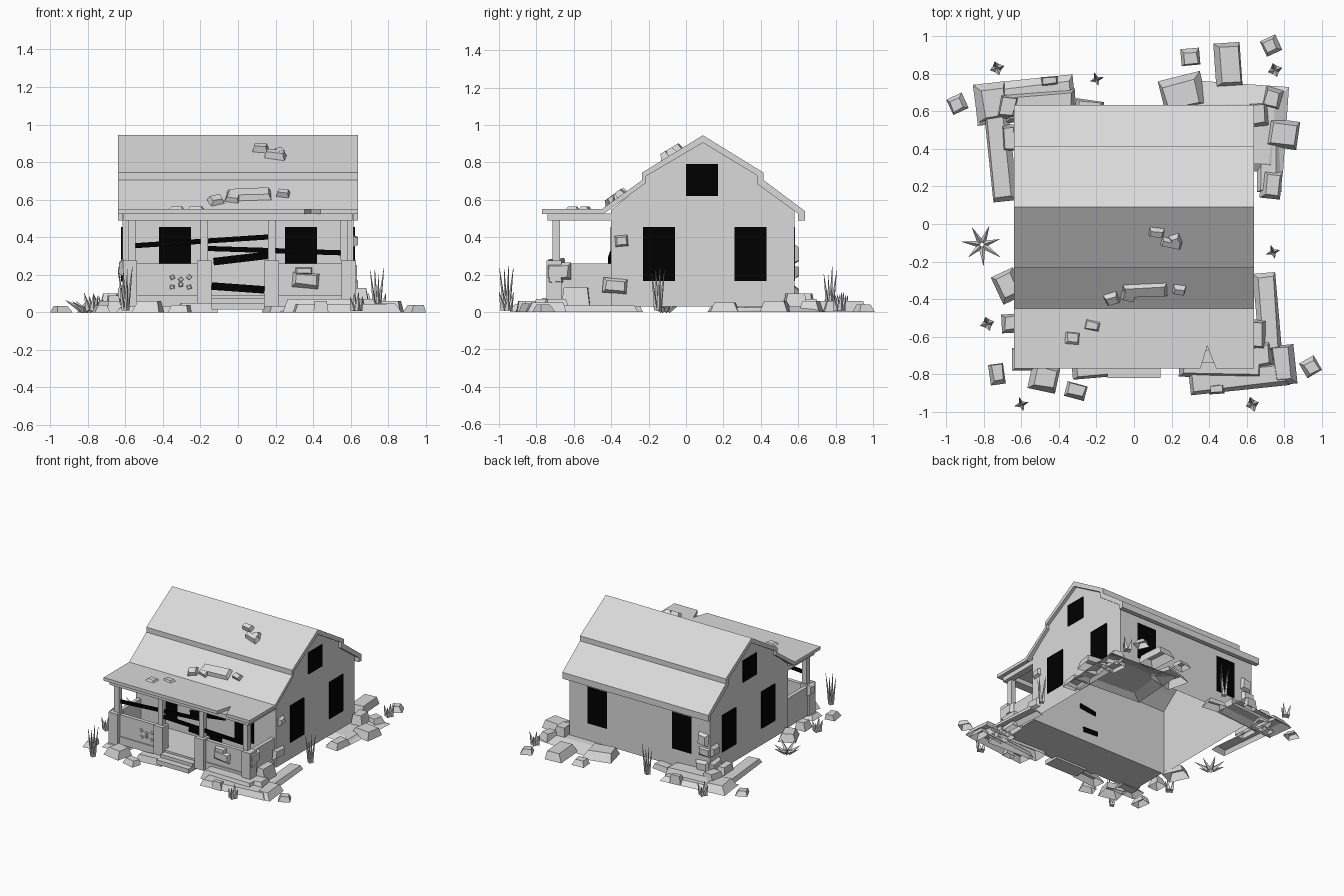
import bpy, bmesh, math, random
from math import radians
from mathutils import Matrix, Euler, Vector

cube = bpy.data.objects.get("Cube")
if cube:
    bpy.data.objects.remove(cube, do_unlink=True)
random.seed(4)


def material(name, value):
    m = bpy.data.materials.new(name)
    m.use_nodes = True
    m.diffuse_color = (value, value, value, 1)
    m.node_tree.nodes["Principled BSDF"].inputs["Base Color"].default_value = m.diffuse_color
    return m


GREY = material("weathered grey", 0.7)
BLACK = material("black", 0.0)


def finish(name, bm, mat=GREY):
    mesh = bpy.data.meshes.new(name)
    bm.to_mesh(mesh)
    bm.free()
    mesh.materials.append(mat)
    obj = bpy.data.objects.new(name, mesh)
    bpy.context.collection.objects.link(obj)
    return obj


def box(name, x, y, z, mat=GREY, matrix=Matrix()):
    """Box from (low, high) ranges on each axis."""
    bm = bmesh.new()
    low, high = Vector((x[0], y[0], z[0])), Vector((x[1], y[1], z[1]))
    place = Matrix.Translation((low + high) / 2) @ Matrix.Diagonal((*(high - low), 1))
    bmesh.ops.create_cube(bm, size=1, matrix=matrix @ place)
    return finish(name, bm, mat)


def extrude_profile(name, profile, half, open_last=False):
    """Extrude a (y, z) outline along x; optionally leave the closing side open."""
    bm = bmesh.new()
    left = [bm.verts.new((-half, *p)) for p in profile]
    right = [bm.verts.new((half, *p)) for p in profile]
    bm.faces.new(left)
    bm.faces.new(right[::-1])
    n = len(profile)
    for i in range(n - 1 if open_last else n):
        j = (i + 1) % n
        bm.faces.new((left[j], left[i], right[i], right[j]))
    bmesh.ops.recalc_face_normals(bm, faces=bm.faces)
    return finish(name, bm)


def stone(name, loc, size, turn=0, tilt=(0, 0, 0)):
    """Chipped block, open below: a box whose top is narrower and slightly shifted."""
    bm = bmesh.new()
    bmesh.ops.create_cube(bm, size=1)
    bm.normal_update()
    bmesh.ops.delete(bm, geom=[f for f in bm.faces if f.normal.z < -.5], context="FACES_ONLY")
    w, d, h = size
    inset = min(w, d) * 0.22
    shift = Vector((random.uniform(-.4, .4), random.uniform(-.4, .4), 0)) * inset
    for v in bm.verts:
        top = v.co.z > 0
        sx, sy = math.copysign(1, v.co.x), math.copysign(1, v.co.y)
        v.co = Vector((v.co.x * w, v.co.y * d, h if top else 0))
        if top:
            v.co += shift - Vector((sx, sy, 0)) * inset * random.uniform(.6, 1)
    rot = Euler([radians(a) for a in tilt]).to_matrix().to_4x4()
    bm.transform(Matrix.Translation(loc) @ rot @ Matrix.Rotation(radians(turn), 4, "Z"))
    return finish(name, bm)


def plant(name, x, y, count, height, lean, radius):
    """Clump of pointed blades fanning out from one root."""
    bm = bmesh.new()
    for i in range(count):
        length = height * random.uniform(.75, 1)
        m = (Matrix.Translation((x, y, 0.01)) @ Matrix.Rotation(math.tau * i / count + .3, 4, "Z")
             @ Matrix.Translation((radius, 0, 0)) @ Matrix.Rotation(radians(lean), 4, "Y")
             @ Matrix.Translation((0, 0, length / 2)))
        bmesh.ops.create_cone(bm, segments=4, radius1=radius, radius2=0.001, depth=length,
                              cap_ends=True, matrix=m)
    return finish(name, bm)


# House shell, open underneath
extrude_profile("house_walls", [
    (-.4, .03), (-.4, .545), (-.225, .69), (-.225, .735), (.09, .92),
    (.39, .735), (.39, .695), (.58, .55), (.58, .03)], .615, open_last=True)

# Stepped roof running out over the porch
roof = extrude_profile("roof", [
    (-.77, .55), (-.45, .55), (-.235, .705), (-.235, .745), (.09, .945), (.415, .745),
    (.415, .705), (.635, .54), (.635, .49), (.6, .49), (.6, .525), (.38, .685), (.38, .73),
    (.09, .905), (-.215, .725), (-.215, .69), (-.44, .525), (-.77, .525)], .64)

# Broken notch in the porch eave
bm = bmesh.new()
corners = [(.345, -.8), (.39, -.65), (.45, -.8)]
rings = [[bm.verts.new((*c, z)) for c in corners] for z in (.5, .6)]
bm.faces.new(rings[0])
bm.faces.new(rings[1])
for i in range(3):
    j = (i + 1) % 3
    bm.faces.new((rings[0][i], rings[0][j], rings[1][j], rings[1][i]))
bmesh.ops.recalc_face_normals(bm, faces=bm.faces)
cutter = finish("notch_cutter", bm)
cutter.hide_render = True
cut = roof.modifiers.new("notch", "BOOLEAN")
cut.operation, cut.solver, cut.object = "DIFFERENCE", "EXACT", cutter
bpy.context.view_layer.objects.active = roof
bpy.ops.object.modifier_apply(modifier=cut.name)
bpy.data.objects.remove(cutter, do_unlink=True)

# Porch: floor, beams, steps
box("porch_floor", (-.6, .6), (-.72, -.4), (.03, .09))
box("porch_front_beam", (-.61, .61), (-.74, -.67), (.49, .526))
for s, side in ((-1, "right"), (1, "left")):
    a, b = sorted((s * .56, s * .61))
    box(f"porch_{side}_beam", (a, b), (-.67, -.4), (.49, .526))
    box(f"porch_{side}_wall", (a + .01, b - .01), (-.69, -.4), (.03, .26))
    box(f"porch_{side}_front_wall", sorted((s * .2, s * .58)), (-.71, -.68), (.03, .26))
box("step_lower", (-.14, .14), (-.82, -.7), (.015, .05))
box("step_upper", (-.14, .14), (-.77, -.7), (.05, .075))

# Porch piers and posts
for i, x in enumerate((-.575, -.18, .18, .59)):
    box(f"porch_pier_{i}", (x - .038, x + .038), (-.745, -.665), (.03, .275))
    post = x if abs(x) < .3 else math.copysign(.565, x)
    box(f"porch_post_{i}", (post - .02, post + .02), (-.715, -.675), (.275, .5))

# Dark windows as thin plates just proud of the walls
for s, side in ((-1, "right"), (1, "left")):
    wall = sorted((s * .6155, s * .624))
    for i, y in enumerate((-.145, .345)):
        box(f"{side}_window_{i}", wall, (y - .085, y + .085), (.165, .455), BLACK)
    box(f"{side}_attic_window", wall, (0, .17), (.62, .79), BLACK)
    for name, x, y in (("front", .335, (-.403, -.4005)), ("back", .37, (.5805, .583))):
        box(f"{name}_{side}_window", (s * x - .085, s * x + .085), y, (.165, .455), BLACK)


# Dark planks nailed across the porch and the doorway
def plank(name, start, end, width):
    a, b = Vector(start), Vector(end)
    d = b - a
    m = Matrix.Translation((a + b) / 2) @ d.to_track_quat("X", "Z").to_matrix().to_4x4()
    half = d.length / 2
    box(name, (-half, half), (-.006, .006), (-width / 2, width / 2), BLACK, m)


plank("plank_upper", (-.55, -.69, .355), (.17, -.69, .402), .027)
plank("plank_middle", (-.16, -.7, .34), (.55, -.7, .317), .027)
plank("plank_door_high", (-.13, -.412, .27), (.17, -.4, .305), .04)
plank("plank_door_low", (-.14, -.412, .14), (.14, -.4, .12), .04)

# Exposed bricks on the porch wall
for i in range(6):
    x, z = -.35 + .045 * (i % 3), .135 + .04 * (i // 3) + .012 * (i % 2)
    stone(f"exposed_brick_{i}", (x, -.71, z), (.024, .022, .006), 9 * i, (90, 0, 0))

# Fallen stones and slabs on the ground: x, y, width, depth, height, turn
back_right_corner = [
    (-.58, .66, .53, .22, .03, 6), (-.5, .63, .38, .16, .07, 4), (-.71, .37, .13, .5, .035, 6),
    (-.76, .65, .17, .2, .055, 8), (-.67, .62, .11, .13, .1, -10), (-.66, .46, .08, .14, .09, 3),
    (-.94, .64, .09, .09, .035, 25), (-.45, .76, .09, .05, .07, 5), (-.24, .61, .15, .1, .04, -8)]
back_left_corner = [
    (.52, .52, .58, .46, .03, -4), (.26, .7, .23, .18, .06, 14), (.5, .85, .14, .23, .06, 4),
    (.3, .89, .1, .09, .04, 5), (.73, .95, .09, .09, .04, 25), (.74, .67, .1, .11, .06, -15),
    (.79, .48, .17, .15, .06, -8), (.67, .58, .1, .13, .1, 5), (.73, .21, .11, .15, .05, -6),
    (.72, .35, .13, .36, .025, 0)]
front_right_corner = [
    (-.67, -.33, .13, .16, .06, 25), (-.66, -.53, .09, .1, .06, 3), (-.73, -.8, .08, .11, .04, 8),
    (-.48, -.82, .15, .14, .06, -12), (-.31, -.89, .11, .08, .04, -15),
    (-.22, -.77, .22, .1, .05, 5), (-.55, -.72, .2, .12, .03, 0)]
front_left_corner = [
    (.56, -.82, .53, .13, .045, 6), (.46, -.76, .44, .12, .07, -2), (.8, -.75, .12, .21, .05, 6),
    (.71, -.47, .12, .42, .035, 5), (.66, -.59, .09, .16, .13, -2), (.94, -.76, .09, .09, .04, 30),
    (.44, -.88, .08, .05, .06, 4), (.66, -.7, .16, .14, .07, 10)]
for name, group in (("back_right_rubble", back_right_corner), ("back_left_rubble", back_left_corner),
                    ("front_right_rubble", front_right_corner),
                    ("front_left_rubble", front_left_corner)):
    for i, (x, y, w, d, h, turn) in enumerate(group):
        stone(f"{name}_{i}", (x, y, 0), (w, d, h), turn)

# Stones lying on the front roof slopes: x, y, z, width, depth, turn, slope
for i, (x, y, z, w, d, turn, slope) in enumerate([
        (.12, -.04, .862, .08, .05, -8, 30), (.2, -.1, .826, .11, .05, -15, 30),
        (.22, -.08, .838, .06, .06, 20, 30), (.06, -.35, .612, .24, .09, 3, 36),
        (-.03, -.37, .597, .08, .07, -12, 36), (-.12, -.39, .585, .08, .07, 20, 36),
        (.24, -.34, .622, .07, .05, -10, 36),
        (-.22, -.54, .545, .08, .055, -12, 0), (-.33, -.61, .545, .08, .07, -5, 0)]):
    stone(f"roof_stone_{i}", (x, y, z), (w, d, .035 if slope else .018), turn, (slope, 0, 0))

# Stones showing through the walls
FRONT, BACK, LEFT, RIGHT = (90, 0, 0), (-90, 0, 0), (0, 90, 0), (0, -90, 0)
for i, (loc, w, d, tilt) in enumerate([
        ((.36, -.71, .17), .14, .08, FRONT), ((.35, -.71, .22), .09, .04, FRONT),
        ((.613, -.345, .38), .06, .07, LEFT), ((.613, -.38, .14), .08, .13, LEFT),
        ((.61, -.68, .22), .09, .13, LEFT), ((.61, -.7, .18), .05, .08, LEFT),
        ((-.61, -.69, .24), .09, .09, RIGHT), ((-.613, .53, .22), .08, .1, RIGHT),
        ((-.613, .52, .1), .08, .12, RIGHT), ((-.56, .578, .31), .09, .1, BACK),
        ((-.57, .578, .21), .1, .07, BACK), ((-.55, .578, .1), .11, .08, BACK)]):
    stone(f"wall_stone_{i}", loc, (w, d, .025), 5 * (i % 3) - 5, tilt)

# Tall grass, small weeds and one spreading plant
for i, (x, y) in enumerate([(-.6, -.96), (.74, -.15), (-.2, .77)]):
    plant(f"tall_grass_{i}", x, y, 4, .245, 7, .011)
for i, (x, y) in enumerate([(-.73, .83), (.75, .82), (.63, -.96), (-.78, -.53)]):
    plant(f"small_weed_{i}", x, y, 4, .1, 14, .017)
plant("spreading_plant", -.81, -.11, 7, .115, 60, .017)
